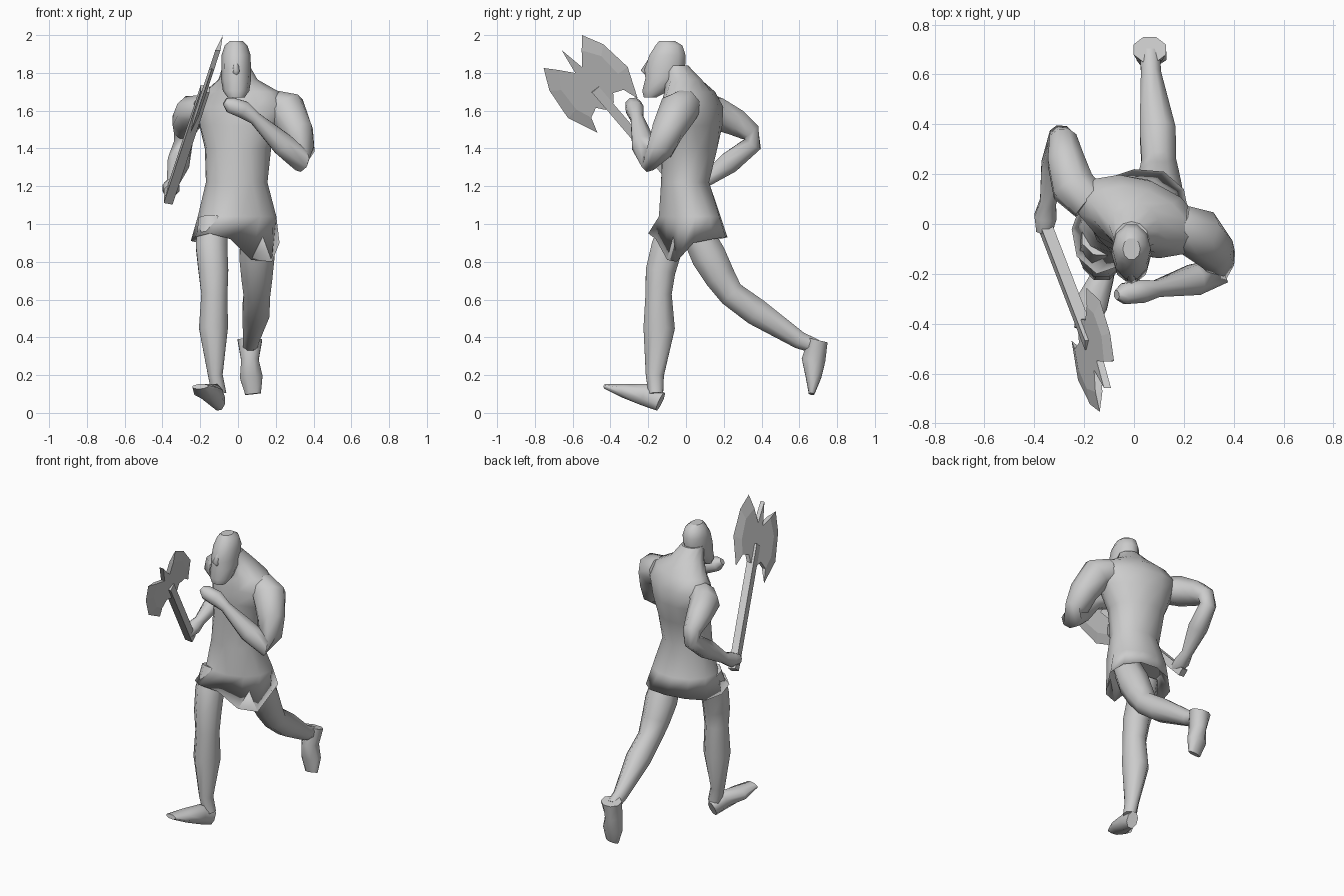
import bpy, bmesh, math
from mathutils import Vector, Matrix


def finish(name, bm, smooth=True):
    bmesh.ops.recalc_face_normals(bm, faces=bm.faces[:])
    me = bpy.data.meshes.new(name)
    for f in bm.faces:
        f.smooth = smooth and len(f.verts) < 5
    bm.to_mesh(me)
    bm.free()
    ob = bpy.data.objects.new(name, me)
    bpy.context.collection.objects.link(ob)
    return ob


def loft(name, rings, smooth=True):
    """Skin a list of equal-sized point rings and cap both ends."""
    bm = bmesh.new()
    vs = [[bm.verts.new(p) for p in r] for r in rings]
    n = len(vs[0])
    for a, b in zip(vs, vs[1:]):
        for i in range(n):
            j = (i + 1) % n
            bm.faces.new((a[i], a[j], b[j], b[i]))
    bm.faces.new(vs[0])
    bm.faces.new(vs[-1])
    return finish(name, bm, smooth)


def limb(name, path, hint=(1, 0, 0), sides=8, smooth=True):
    """Tube through (x, y, z, half width, half height) stations."""
    pts = [Vector(p[:3]) for p in path]
    rings = []
    for i, p in enumerate(path):
        a, b = pts[max(i - 1, 0)], pts[min(i + 1, len(pts) - 1)]
        t = (b - a).normalized()
        h = Vector(hint)
        s = (h - t * h.dot(t)).normalized()
        u = t.cross(s)
        rings.append([pts[i] + s * p[3] * math.cos(w) + u * p[-1] * math.sin(w)
                      for w in [2 * math.pi * (k + .5) / sides for k in range(sides)]])
    return loft(name, rings, smooth)


def oval(cx, cy, z, rx, ry, yaw=0, n=12):
    rot = Matrix.Rotation(math.radians(yaw), 3, 'Z')
    return [Vector((cx, cy, z)) + rot @ Vector((rx * math.cos(2 * math.pi * k / n),
                                                ry * math.sin(2 * math.pi * k / n), 0))
            for k in range(n)]


# Torso with twisted shoulders and an uneven skirt hem
hem = [(.22, .04, .9), (.2, .14, .92), (.12, .21, .93), (0, .22, .93), (-.12, .18, .92),
       (-.21, .09, .9), (-.25, -.02, .91), (-.23, -.13, .93), (-.15, -.2, .95),
       (-.04, -.16, .92), (.07, -.1, .81), (.18, -.05, .8)]
body = [oval(0, .02, 1.01, .17, .13, 8), [Vector(p) for p in hem]]
for r in [(-.005, .02, 1.04, .21, .165, 8), (-.007, -.005, 1.22, .163, .127, 0),
          (0, .02, 1.4, .178, .148, -10), (.01, .03, 1.52, .225, .155, -18),
          (.02, .03, 1.62, .265, .15, -20), (.02, .02, 1.7, .21, .12, -20),
          (0, -.015, 1.765, .105, .1, -10), (-.01, -.06, 1.84, .07, .07, 0)]:
    body.append(oval(*r))
loft("torso_and_skirt", body)

# Head with jutting beard
loft("head", [oval(-.01, y, z, rx, ry, 0, 10) for y, z, rx, ry in
              [(-.19, 1.67, .045, .035), (-.16, 1.705, .07, .075), (-.12, 1.77, .08, .1),
               (-.112, 1.82, .078, .113), (-.098, 1.895, .077, .1),
               (-.09, 1.945, .06, .075), (-.1, 1.968, .035, .045)]])
limb("nose", [(-.01, -.19, 1.86, .012, .015), (-.01, -.222, 1.81, .02, .018),
              (-.01, -.2, 1.79, .015, .012)], sides=6)

# Arms
limb("bent_arm", [(.18, .0, 1.63, .085), (.26, -.04, 1.605, .105), (.315, -.1, 1.49, .088),
                  (.335, -.14, 1.39, .075), (.335, -.19, 1.335, .062),
                  (.24, -.225, 1.42, .066), (.09, -.26, 1.56, .036),
                  (.03, -.27, 1.605, .05), (-.04, -.28, 1.63, .045),
                  (-.07, -.285, 1.65, .02)], hint=(0, 1, 0))
limb("axe_arm", [(-.18, .09, 1.6, .085), (-.245, .15, 1.59, .093), (-.275, .26, 1.54, .078),
                 (-.285, .34, 1.485, .058), (-.29, .355, 1.425, .052),
                 (-.315, .23, 1.325, .062), (-.345, .09, 1.22, .035),
                 (-.355, .03, 1.19, .048), (-.36, -.03, 1.17, .035)])

# Legs
limb("front_leg", [(-.13, -.05, 1.02, .085), (-.14, -.1, .88, .09), (-.13, -.135, .75, .085),
                   (-.125, -.145, .63, .075), (-.13, -.142, .45, .083, .09),
                   (-.12, -.165, .2, .042, .052), (-.1, -.16, .1, .042)])
limb("rear_leg", [(.1, .06, .95, .09), (.1, .12, .83, .1), (.1, .18, .72, .088),
                  (.1, .24, .63, .075), (.095, .37, .535, .078),
                  (.068, .6, .385, .044, .05), (.065, .69, .35, .042)])

# Feet
limb("front_foot", [(-.1, -.135, .06, .035, .055), (-.125, -.21, .095, .048, .065),
                    (-.17, -.32, .115, .07, .04), (-.2, -.425, .14, .045, .014)])
limb("rear_foot", [(.063, .7, .385, .07, .055), (.063, .675, .28, .05, .068),
                   (.07, .675, .19, .065, .045), (.08, .665, .1, .045, .016)])


# Double-bladed axe: u runs along the shaft, v across it
def axe_pt(u, v, t):
    y = -.47 - .65 * u + .76 * v
    z = 1.70 + .76 * u + .65 * v
    return Vector((-.08 - (2 - z) * .33 + t, y, z))


T = .014
inner = [(.22, .08), (.13, .139), (0, .145), (-.083, .113)]
outer = [(.28, .134), (.17, .188), (-.005, .208), (-.166, .14)]
half = [(.151, .024)] + inner + [(-.06, .06), (-.1, .03)]
core = [(.29, 0)] + half + [(u, -v) for u, v in reversed(half)]
loft("axe_core", [[axe_pt(u, v, t) for u, v in core] for t in (-T, T)], False)

for name, m in (("axe_blade_upper", 1), ("axe_blade_lower", -1)):
    bm = bmesh.new()
    edge = [bm.verts.new(axe_pt(u, v * m, 0)) for u, v in outer]
    sides = [[bm.verts.new(axe_pt(u, v * m, t)) for u, v in inner] for t in (-T, T)]
    for s in sides:
        for i in range(3):
            bm.faces.new((s[i], s[i + 1], edge[i + 1], edge[i]))
    for i in (0, 3):
        bm.faces.new((sides[0][i], sides[1][i], edge[i]))
    finish(name, bm, False)

limb("axe_shaft", [(*axe_pt(u, 0, 0), .034, .034) for u in (-.76, -.4, .02)],
     sides=4, smooth=False)
